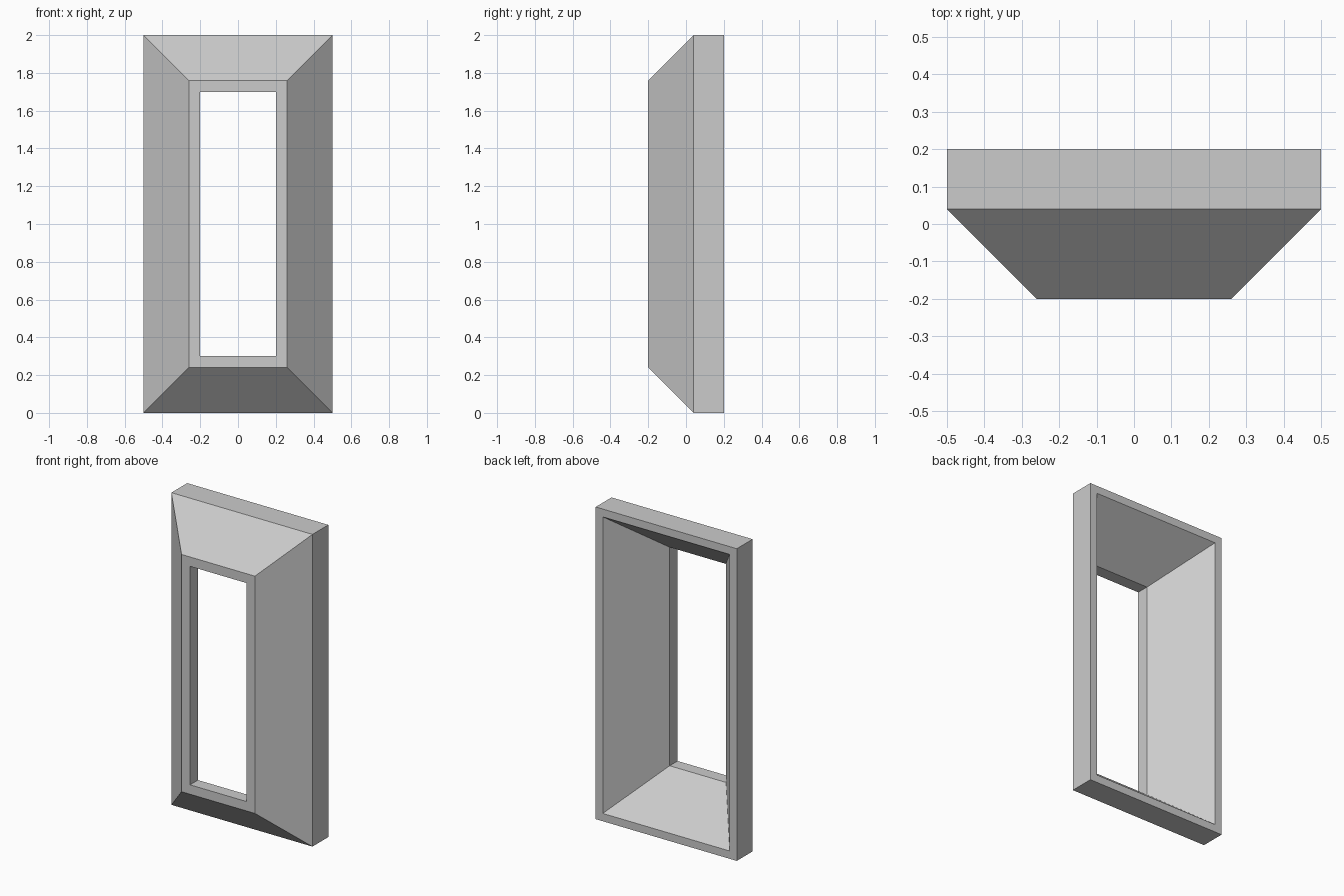
import bpy, bmesh

if "Cube" in bpy.data.objects:
    bpy.data.objects.remove(bpy.data.objects["Cube"])

W, H = 0.5, 2.0  # half width, height

# Frame cross-section: (inset from outer edge, y)
profile = [(0, 0.2), (0, 0.04), (0.24, -0.2),
           (0.3, -0.2), (0.3, -0.12), (0.05, 0.2)]


def ring(bm, inset, y):
    """Rectangular loop of four vertices at a given inset and depth."""
    x, lo, hi = W - inset, inset, H - inset
    return [bm.verts.new(p) for p in
            ((-x, y, lo), (x, y, lo), (x, y, hi), (-x, y, hi))]


# Window frame: mitred sweep of the section around the rectangle
bm = bmesh.new()
rings = [ring(bm, d, y) for d, y in profile]
for a, b in zip(rings, rings[1:] + rings[:1]):
    for i in range(4):
        j = (i + 1) % 4
        bm.faces.new((a[i], a[j], b[j], b[i]))
bmesh.ops.recalc_face_normals(bm, faces=bm.faces)

mesh = bpy.data.meshes.new("window_frame")
bm.to_mesh(mesh)
bm.free()
bpy.context.collection.objects.link(bpy.data.objects.new("window_frame", mesh))
